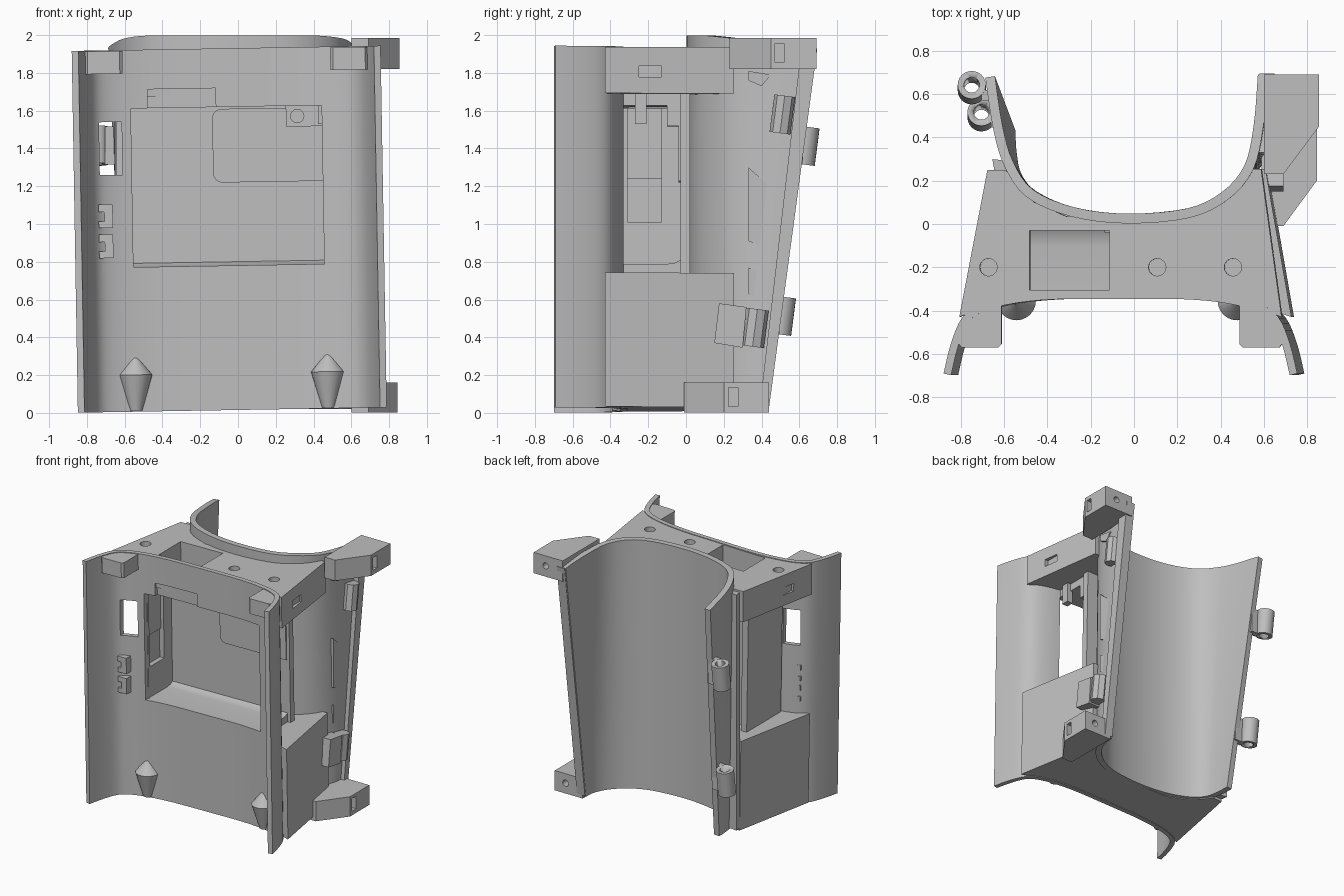
import bpy, bmesh, math
from mathutils import Vector, Matrix

if "Cube" in bpy.data.objects:
    bpy.data.objects.remove(bpy.data.objects["Cube"])

grey = bpy.data.materials.new("plain grey")
grey.diffuse_color = (0.52, 0.52, 0.52, 1)
grey.use_nodes = True
grey.node_tree.nodes["Principled BSDF"].inputs["Base Color"].default_value = grey.diffuse_color


def add(name, bm):
    bmesh.ops.recalc_face_normals(bm, faces=bm.faces[:])
    me = bpy.data.meshes.new(name)
    bm.to_mesh(me)
    bm.free()
    me.materials.append(grey)
    ob = bpy.data.objects.new(name, me)
    bpy.context.collection.objects.link(ob)
    return ob


def box(name, x0, x1, y0, y1, z0, z1):
    bm = bmesh.new()
    bmesh.ops.create_cube(bm, size=1)
    for v in bm.verts:
        v.co = Vector(((x0 + x1) / 2 + v.co.x * (x1 - x0), (y0 + y1) / 2 + v.co.y * (y1 - y0),
                       (z0 + z1) / 2 + v.co.z * (z1 - z0)))
    return add(name, bm)


def rod(name, center, r1, depth, r2=None, axis=(0, 0, 1), seg=24):
    bm = bmesh.new()
    rot = Vector((0, 0, 1)).rotation_difference(Vector(axis)).to_matrix().to_4x4()
    bmesh.ops.create_cone(bm, cap_ends=True, segments=seg, radius1=r1, radius2=r1 if r2 is None else r2,
                          depth=depth, matrix=Matrix.Translation(center) @ rot)
    return smooth(add(name, bm))


def prism(name, pts, a, b, along="z"):
    bm = bmesh.new()
    place = {"z": lambda p, h: (p[0], p[1], h), "x": lambda p, h: (h, p[0], p[1]),
             "y": lambda p, h: (p[0], h, p[1])}[along]
    lo = [bm.verts.new(place(p, a)) for p in pts]
    hi = [bm.verts.new(place(p, b)) for p in pts]
    bm.faces.new(lo)
    bm.faces.new(hi)
    for i in range(len(pts)):
        j = (i + 1) % len(pts)
        bm.faces.new((lo[i], lo[j], hi[j], hi[i]))
    return add(name, bm)


def active(ob):
    bpy.ops.object.select_all(action='DESELECT')
    ob.select_set(True)
    bpy.context.view_layer.objects.active = ob


def smooth(ob):
    active(ob)
    bpy.ops.object.shade_smooth_by_angle(angle=math.radians(32))
    return ob


def cut(ob, cutter):
    m = ob.modifiers.new("cut", 'BOOLEAN')
    m.operation, m.solver, m.object = 'DIFFERENCE', 'EXACT', cutter
    active(ob)
    bpy.ops.object.modifier_apply(modifier=m.name)
    bpy.data.objects.remove(cutter)


def spline(pts, n=4):
    out = []
    for i in range(len(pts) - 1):
        p = [Vector(pts[max(0, min(len(pts) - 1, i + k))]) for k in (-1, 0, 1, 2)]
        for s in range(n):
            t = s / n
            out.append(0.5 * (2 * p[1] + (p[2] - p[0]) * t + (2 * p[0] - 5 * p[1] + 4 * p[2] - p[3]) * t * t
                              + (3 * p[1] - p[0] - 3 * p[2] + p[3]) * t ** 3))
    return out + [Vector(pts[-1])]


def sheet(name, bottom, top, zlow, ztop, thick, rows=8):
    bm = bmesh.new()
    n = len(bottom)
    grid = []
    for r in range(rows + 1):
        t = r / rows
        grid.append([bm.verts.new((*bottom[i].lerp(top[i], t), zlow + (ztop(2 * i / (n - 1) - 1) - zlow) * t))
                     for i in range(n)])
    for r in range(rows):
        for i in range(n - 1):
            bm.faces.new((grid[r][i], grid[r][i + 1], grid[r + 1][i + 1], grid[r + 1][i]))
    ob = add(name, bm)
    m = ob.modifiers.new("wall", 'SOLIDIFY')
    m.thickness, m.offset = thick, 0
    active(ob)
    bpy.ops.object.modifier_apply(modifier=m.name)
    return smooth(ob)


def mirrored(half):
    return [(-x, y) for x, y in reversed(half[1:])] + half


body = []

# Front shell with its large window and small openings
front = [(0, -.328), (.3, -.33), (.5, -.35), (.64, -.388), (.718, -.445), (.767, -.56), (.8, -.695)]
curve = spline(mirrored(front))
shell = sheet("front_shell", curve, curve, .015, lambda u: 1.93, .036)
cut(shell, box("c", -.51, .50, -.6, -.2, .78, 1.62))
cut(shell, box("c", -.68, -.56, -.8, -.2, 1.27, 1.55))
cut(shell, box("c", -.42, -.06, -.5, -.2, 1.6, 1.72))
body.append(shell)

# Top plate and bottom block: front follows the shell, rear follows the cradle


def outline(right_front):
    pts = [(-.745, -.43), (-.64, -.388), (-.5, -.35), (-.3, -.33), (.3, -.33), (.5, -.35), (.64, -.388)]
    pts += [(right_front, -.43), (.65, .255), (.58, .255), (.54, .19), (.46, .1), (.30, .04), (0, .025)]
    return pts + [(-.25, .035), (-.4, .1), (-.48, .18), (-.53, .25), (-.615, .25)]


block = prism("bottom_block", outline(.77), .02, .73)
plate = prism("top_plate", outline(.745), 1.68, 1.925)
ceiling = box("recess_ceiling", -.51, .5, -.33, -.01, 1.62, 1.70)
for ob in (plate, ceiling):
    cut(ob, box("c", -.42, -.05, -.305, -.03, 1.5, 2.1))
for x in (-.61, .17, .52):
    cut(plate, rod("c", (x, -.2, 1.93), .04, .2))
for s in (-1, 1):
    cut(plate, box("c", s * .75 - .06, s * .75 + .06, -.25, -.13, 1.765, 1.825))
body += [block, plate, ceiling]

# Recess behind the window, open on the right
left = box("recess_left_wall", -.56, -.51, -.33, .1, .725, 1.69)
cut(left, box("c", -.548, -.45, -.31, -.13, 1.02, 1.25))
cut(left, box("c", -.535, -.45, -.31, -.13, 1.24, 1.62))
back = box("recess_back", -.51, .525, -.03, .02, .725, 1.69)
floor = prism("recess_floor", [(-.33, .725), (-.33, .78), (-.1, .78), (-.06, .785), (-.03, .80), (-.02, .725)],
              -.51, .50, "x")
body += [left, back, smooth(floor)]

# Rounded panel and screw pad on the recess back
panel = [(.5, 1.61), (.5, 1.22)]
for cx, cz, a0 in ((-.03, 1.27, 270), (-.03, 1.56, 180)):
    for k in range(6):
        a = math.radians(a0 - k * 18)
        panel.append((cx + .05 * math.cos(a), cz + .05 * math.sin(a)))
body.append(prism("back_panel", panel, -.039, -.03, "y"))
pad = box("screw_pad", .31, .5, -.1, -.02, 1.51, 1.62)
cut(pad, rod("c", (.37, -.1, 1.565), .035, .08, axis=(0, 1, 0)))
body.append(pad)
body.append(box("hanging_tab", .48, .53, -.27, -.21, 1.52, 1.69))

# Upper lugs and flared screw bosses that fade into the shell
for s in (-1, 1):
    lug = [(.55, -.555), (.565, -.57), (.735, -.57), (.75, -.55), (.72, -.46), (.65, -.39), (.55, -.36)]
    body.append(prism("upper_lug", [(s * x, y) for x, y in lug], 1.805, 1.925))
    x, y = s * .51, -.355
    boss = rod("lower_boss", (x, y, .115), .035, .19, .09)
    cut(boss, rod("c", (x, y, .03), .022, .08))
    body.append(boss)
    body.append(rod("boss_cap", (x, y, .255), .09, .09, .015))
for z in (.83, .99):
    clip = box("small_clip", -.69, -.615, -.455, -.38, z, z + .125)
    cut(clip, box("c", -.72, -.66, -.6, -.3, z + .035, z + .085))
    body.append(clip)

# The front body leans slightly against the cradle
lean = Matrix(((1, 0, -.017, -.03), (0, 1, 0, 0), (.017, 0, 1, 0), (0, 0, 0, 1)))
for ob in body:
    ob.data.transform(lean)

# Cradle shell open to the rear, tapering toward the bottom
low = [(-.57, .43), (-.565, .33), (-.54, .22), (-.46, .13), (-.28, .055), (-.03, .025), (.25, .05), (.42, .12),
       (.53, .22), (.59, .33), (.6, .43)]
high = [(-.665, .68), (-.63, .45), (-.58, .28), (-.48, .14), (-.28, .055), (-.03, .025), (.25, .05), (.42, .13),
        (.53, .26), (.575, .45), (.595, .69)]
sheet("cradle_shell", spline(low), spline(high), .02,
      lambda u: 1.998 - .065 * max(0, (abs(u) - .35) / .65) ** 1.5, .045, 12)

# Upright fin between the left side of the cradle and the body
prism("left_fin", [(-.57, .22), (-.645, .245), (-.655, .30), (-.57, .29)], .03, 1.9)

# Rail along the right edge and raised ribs on the right wall
prism("edge_rail", [(.39, .03), (.44, .03), (.695, 1.93), (.61, 1.93)], .58, .65, "x")
for z, h in ((.6, .17), (.88, .42), (1.73, .08)):
    prism("wall_rib", [(.33, z + .03), (.40, z), (.45, z + h * .75), (.33, z + h)], .575, .607, "x")

# Right-hand brackets with slots and end holes
upper = prism("upper_bracket", [(.60, .23), (.69, .23), (.855, .45), (.855, .69), (.60, .69)], 1.82, 1.985)
lower = prism("lower_bracket", [(.60, -.01), (.69, -.01), (.845, .2), (.845, .44), (.60, .44)], .003, .16)
for ob, y, z in ((upper, .47, 1.855), (lower, .225, .035)):
    cut(ob, box("c", .74, .95, y, y + .05, z, z + .1))
    cut(ob, rod("c", (.75, y + .22, z + .05), .025, .14, axis=(0, 1, 0)))

# Right-hand clips
lean_axis = (0, .13, 1)
rod("upper_clip", (.635, .51, 1.58), .055, .2, axis=lean_axis, seg=8)
rod("lower_clip", (.645, .365, .45), .06, .2, axis=lean_axis, seg=8)
prism("lower_clip_arm", [(.15, .37), (.30, .345), (.32, .56), (.175, .58)], .59, .69, "x")

# Hinge knuckles on the left edge
for x, y, z, wall in ((-.75, .63, 1.415, -.63), (-.705, .505, .515, -.575)):
    ring = rod("hinge_knuckle", (x, y, z), .065, .2, axis=lean_axis)
    cut(ring, rod("c", (x, y, z), .036, .4, axis=lean_axis))
    box("hinge_arm", x + .045, wall, y - .06, y - .01, z - .1, z + .1)
